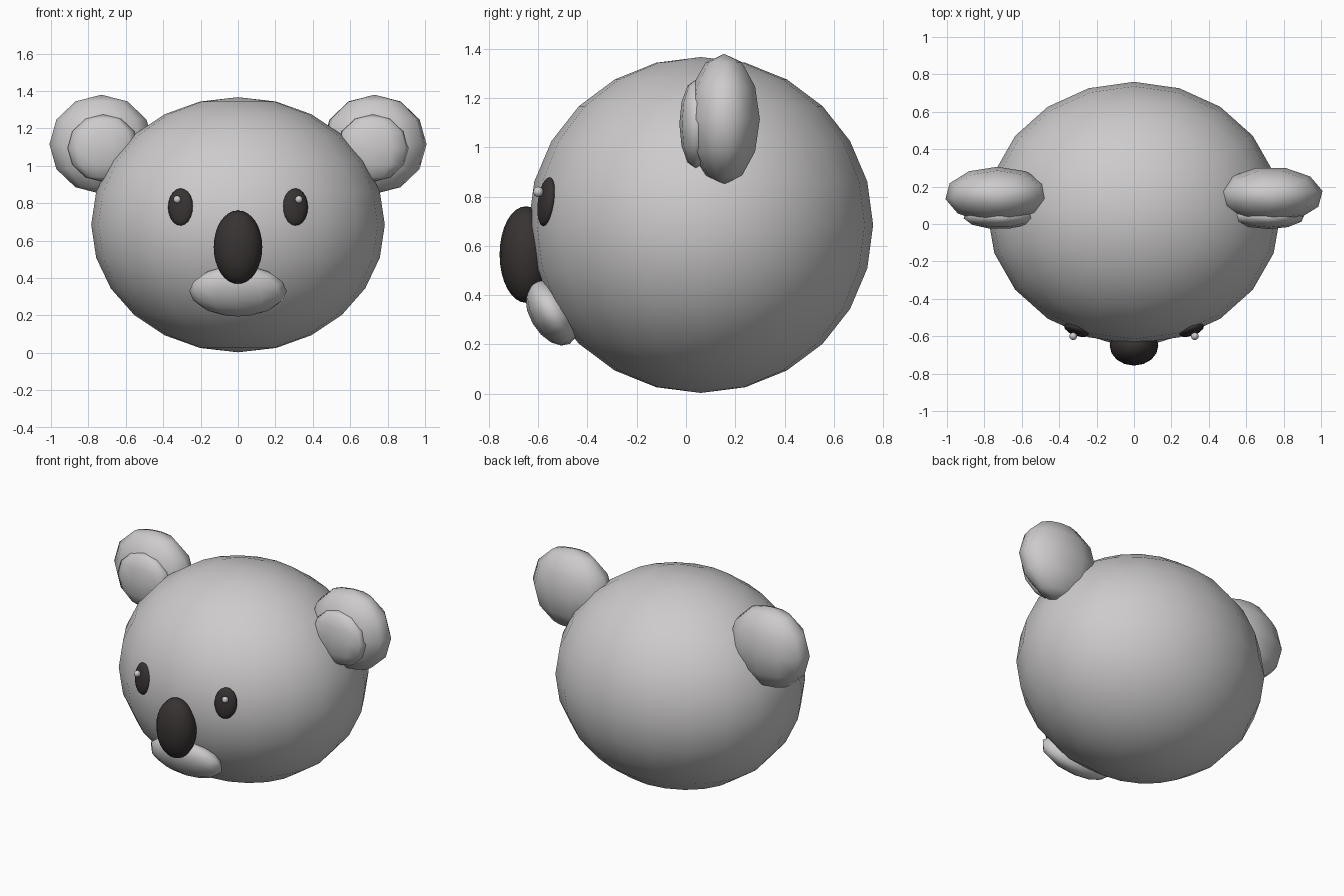
import bpy
from math import radians

cube = bpy.data.objects.get("Cube")
if cube:
    bpy.data.objects.remove(cube, do_unlink=True)


def make_material(name, colour):
    mat = bpy.data.materials.new(name)
    mat.use_nodes = True
    mat.diffuse_color = (*colour, 1)
    mat.node_tree.nodes["Principled BSDF"].inputs["Base Color"].default_value = (*colour, 1)
    return mat


grey = make_material("soft grey", (0.61, 0.595, 0.595))
dark = make_material("dark brown", (0.04, 0.033, 0.033))


def ellipsoid(name, centre, radii, mat, segments, rings, rotation=(0, 0, 0)):
    """Smooth-shaded low-poly ellipsoid; rotation in degrees."""
    bpy.ops.mesh.primitive_uv_sphere_add(segments=segments, ring_count=rings, radius=1)
    obj = bpy.context.object
    obj.name = name
    obj.scale = radii
    bpy.ops.object.transform_apply(location=False, rotation=False, scale=True)
    obj.location = centre
    obj.rotation_euler = [radians(a) for a in rotation]
    obj.data.materials.append(mat)
    bpy.ops.object.shade_smooth()
    return obj


# Head
ellipsoid("head", (0, 0.06, 0.685), (0.785, 0.70, 0.682), grey, 20, 12)

# Nose and tilted muzzle
ellipsoid("nose", (0, -0.65, 0.565), (0.13, 0.107, 0.196), dark, 16, 16)
ellipsoid("muzzle", (0, -0.545, 0.33), (0.26, 0.09, 0.147), grey, 12, 8, (30, 0, 0))

# Ears, eyes and eye glints on both sides
for side, s in (("left", 1), ("right", -1)):
    turn = 180 if s > 0 else 0
    ellipsoid(side + "_ear", (s * 0.73, 0.155, 1.115), (0.281, 0.151, 0.265),
              grey, 11, 6, (0, 0, turn))
    ellipsoid(side + "_inner_ear", (s * 0.72, 0.04, 1.095), (0.193, 0.067, 0.18),
              grey, 11, 6, (0, 0, turn))
    ellipsoid(side + "_eye", (s * 0.307, -0.567, 0.78), (0.071, 0.028, 0.1),
              dark, 12, 10, (-7, s * 4, s * 19))
    ellipsoid(side + "_eye_glint", (s * 0.325, -0.6, 0.82), (0.021, 0.021, 0.021),
              grey, 10, 8)
